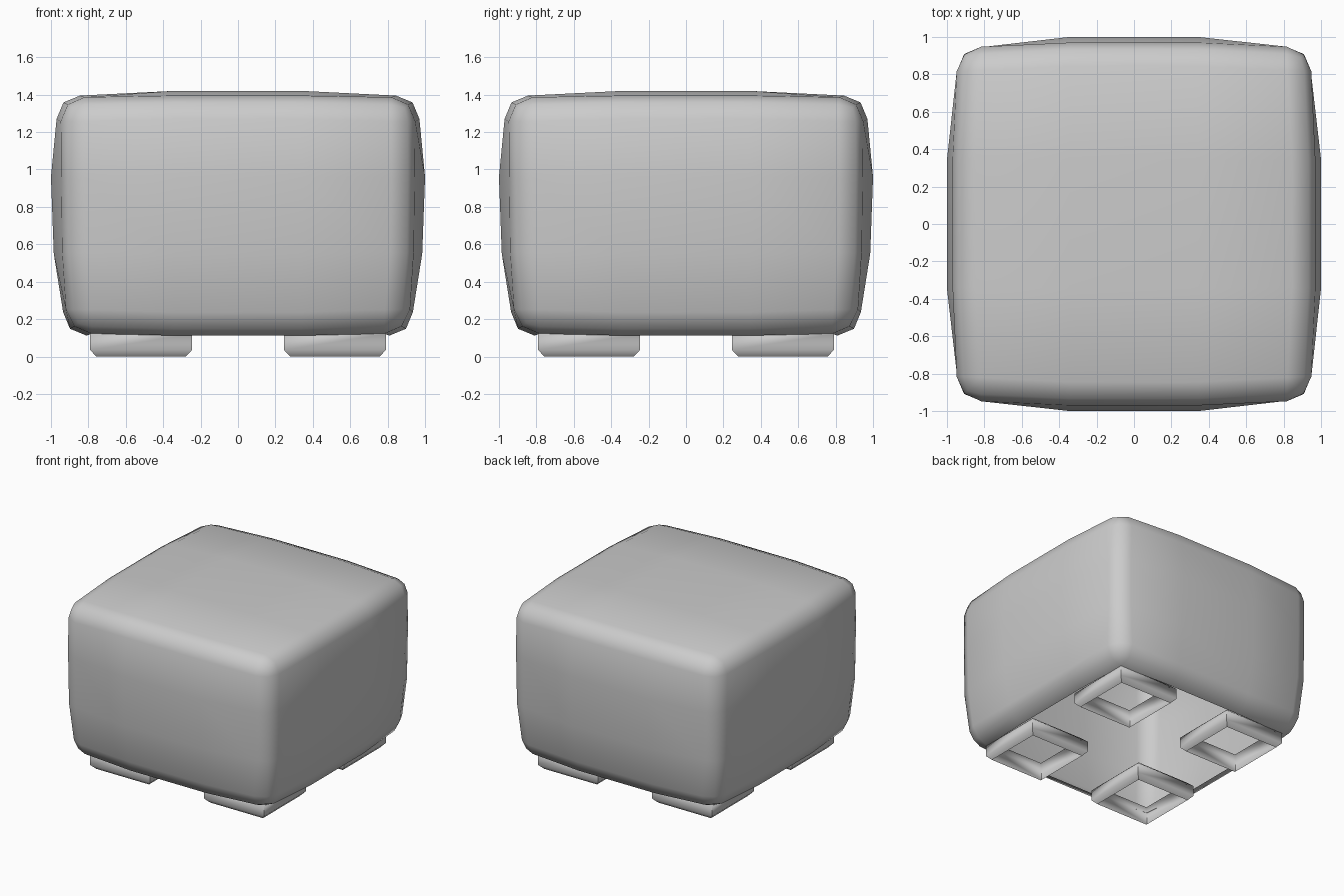
import bpy, bmesh, math
from mathutils import Vector

if "Cube" in bpy.data.objects:
    bpy.data.objects.remove(bpy.data.objects["Cube"])


def finish(bm, name):
    bmesh.ops.recalc_face_normals(bm, faces=bm.faces[:])
    mesh = bpy.data.meshes.new(name)
    bm.to_mesh(mesh)
    bm.free()
    obj = bpy.data.objects.new(name, mesh)
    bpy.context.collection.objects.link(obj)
    bpy.ops.object.select_all(action='DESELECT')
    obj.select_set(True)
    bpy.context.view_layer.objects.active = obj
    bpy.ops.object.shade_smooth_by_angle(angle=math.radians(60))
    return obj


# Cushion body: a 3x3x3 gridded cube, puffed out, with rounded edges
WIDTH = [(0.935, 0.90), (0.985, 0.94), (1.0, 0.945), (0.97, 0.94)]  # per level: mid, corner
TOP = (1.42, 1.395, 1.38)
BOTTOM = (0.11, 0.112, 0.13)


def puff(co):
    out_x, out_y = abs(co.x) > 0.9, abs(co.y) > 0.9
    level = round((co.z + 1) * 1.5)
    mid, corner = WIDTH[level]
    w = corner if out_x and out_y else mid
    x = math.copysign(w if out_x else 0.345, co.x)
    y = math.copysign(w if out_y else 0.345, co.y)
    n = out_x + out_y
    z = (BOTTOM[n], 0.55, 0.96, TOP[n])[level]
    return Vector((x, y, z))


bm = bmesh.new()
bmesh.ops.create_cube(bm, size=2)
bmesh.ops.subdivide_edges(bm, edges=bm.edges[:], cuts=2, use_grid_fill=True)
rim = [e for e in bm.edges
       if sum(abs(c) > 0.9 for c in (e.verts[0].co + e.verts[1].co) / 2) == 2]
for v in bm.verts:
    v.co = puff(v.co)
bmesh.ops.bevel(bm, geom=rim, offset=0.125, segments=2, profile=0.5, affect='EDGES')
# The underside is open
under = []
for f in bm.faces:
    c = f.calc_center_median()
    if c.z < 0.3 and max(abs(c.x), abs(c.y)) < 0.75:
        under.append(f)
bmesh.ops.delete(bm, geom=under, context='FACES')
finish(bm, "cushion_body")


# Feet: short hollow square tubes with softened rims
def foot(name, cx, cy):
    bm = bmesh.new()
    loops = []
    for z, h in ((0.005, 0.24), (0.035, 0.272), (0.12, 0.272), (0.15, 0.24)):
        loops.append([bm.verts.new((cx + sx * h, cy + sy * h, z))
                      for sx, sy in ((-1, -1), (1, -1), (1, 1), (-1, 1))])
    for a, b in zip(loops, loops[1:]):
        for i in range(4):
            j = (i + 1) % 4
            bm.faces.new((a[i], a[j], b[j], b[i]))
    for v in loops[0]:
        v.co.z = 0.0
    finish(bm, name)


for sx, side in ((-1, "left"), (1, "right")):
    for sy, end in ((-1, "front"), (1, "back")):
        foot(f"{end}_{side}_foot", sx * 0.518, sy * 0.518)
